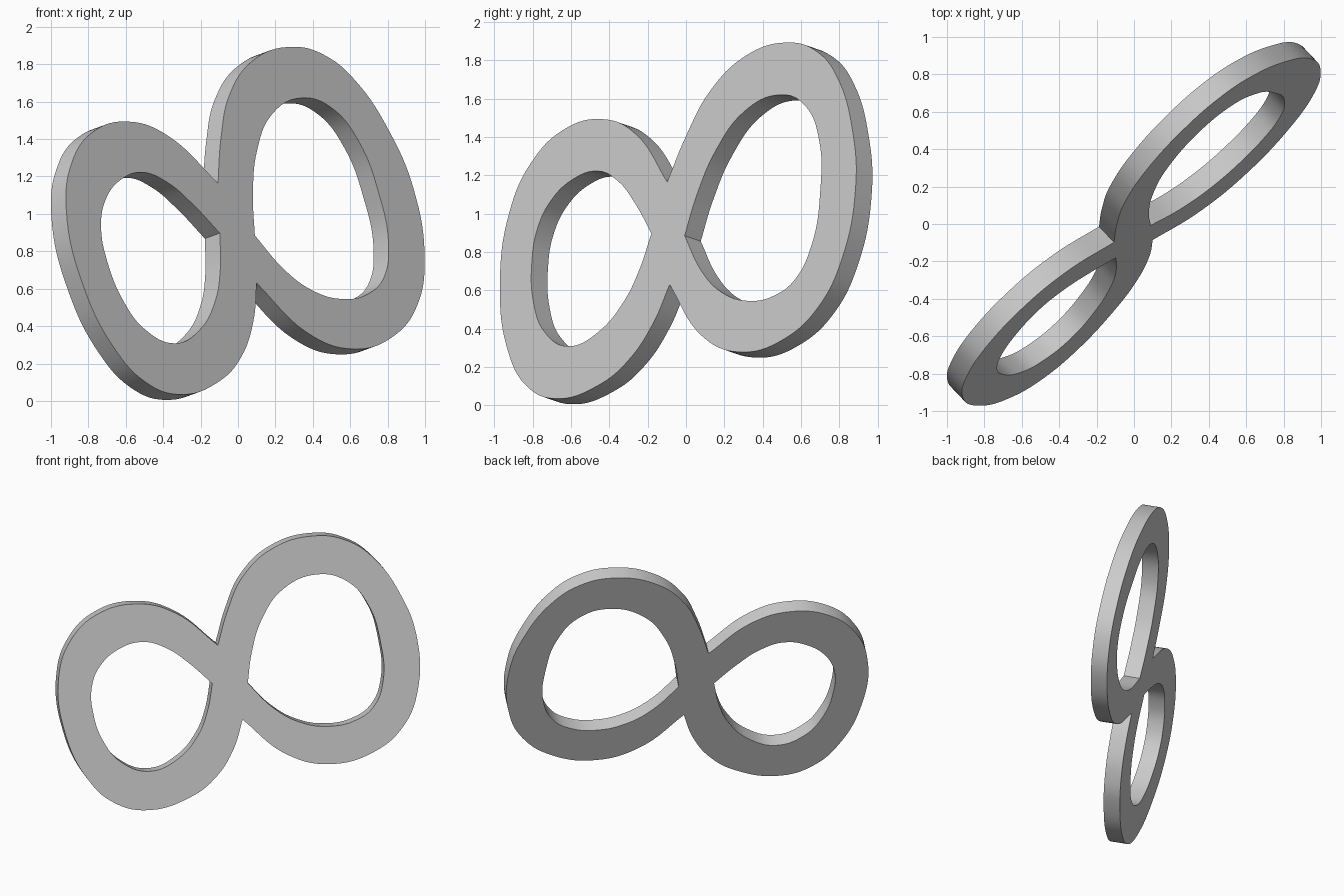
import bpy, bmesh, math
from mathutils import Matrix, Vector

if "Cube" in bpy.data.objects:
    bpy.data.objects.remove(bpy.data.objects["Cube"])

# Plane of the flat band: front face satisfies y = -0.09 + 0.95x + 0.3445(z - 0.893)
normal = Vector((0.95, -1.0, 0.3445)).normalized()
across = Vector((1.0, 0.95, 0.0)).normalized()
up = normal.cross(across)
centre = Vector((0.0, -0.09, 0.893))
thick = 0.12

# Outlines as seen from the front (x, z); 'corners' lists the sharp points
outer = [(-.107, 1.165), (-.091, 1.405), (-.046, 1.635), (.08, 1.82), (.29, 1.893),
         (.47, 1.845), (.63, 1.71), (.81, 1.44), (.94, 1.13), (.998, .76), (.96, .515), (.83, .345),
         (.61, .278), (.37, .365), (.10, .63), (.083, .43), (.02, .24), (-.10, .105),
         (-.32, .035), (-.50, .105), (-.66, .28), (-.825, .61), (-.918, 1.02), (-.89, 1.27),
         (-.78, 1.435), (-.58, 1.493), (-.37, 1.415)]
hole_right = [(.09, .885), (.08, 1.1), (.10, 1.33), (.18, 1.53), (.345, 1.62), (.51, 1.56),
              (.65, 1.38), (.75, 1.12), (.805, .84), (.78, .66), (.70, .575), (.56, .545),
              (.40, .59), (.25, .70)]
hole_left = [(-.097, .897), (-.25, 1.06), (-.38, 1.17), (-.51, 1.222), (-.63, 1.18),
             (-.71, 1.07), (-.732, .93), (-.70, .75), (-.61, .53), (-.50, .385),
             (-.34, .308), (-.20, .385), (-.12, .54), (-.095, .70)]


def to_plane(x, z):
    p = Vector((x, -0.09 + 0.95 * x + 0.3445 * (z - 0.893), z)) - centre
    return (p.dot(across), p.dot(up), 0.0)


def add_outline(curve, pts, corners):
    s = curve.splines.new('BEZIER')
    s.bezier_points.add(len(pts) - 1)
    s.use_cyclic_u = True
    for i, (bp, p) in enumerate(zip(s.bezier_points, pts)):
        bp.co = to_plane(*p)
        kind = 'VECTOR' if i in corners else 'AUTO'
        bp.handle_left_type = bp.handle_right_type = kind


# Figure-eight band
curve = bpy.data.curves.new("infinity_band", 'CURVE')
curve.dimensions = '2D'
curve.fill_mode = 'BOTH'
curve.resolution_u = 8
curve.extrude = thick / 2
add_outline(curve, outer, (0, 14))
add_outline(curve, hole_right, (0,))
add_outline(curve, hole_left, (0,))

band = bpy.data.objects.new("infinity_band", curve)
bpy.context.collection.objects.link(band)
m = Matrix((across, up, normal)).transposed().to_4x4()
m.translation = centre - normal * thick / 2
band.matrix_world = m

# Turn into a clean, smooth-sided mesh
bpy.context.view_layer.objects.active = band
band.select_set(True)
bpy.ops.object.convert(target='MESH')
band = bpy.context.object
bm = bmesh.new()
bm.from_mesh(band.data)
bmesh.ops.remove_doubles(bm, verts=bm.verts, dist=1e-4)
bmesh.ops.recalc_face_normals(bm, faces=bm.faces)
bm.to_mesh(band.data)
bm.free()
bpy.ops.object.shade_smooth_by_angle(angle=math.radians(30))
